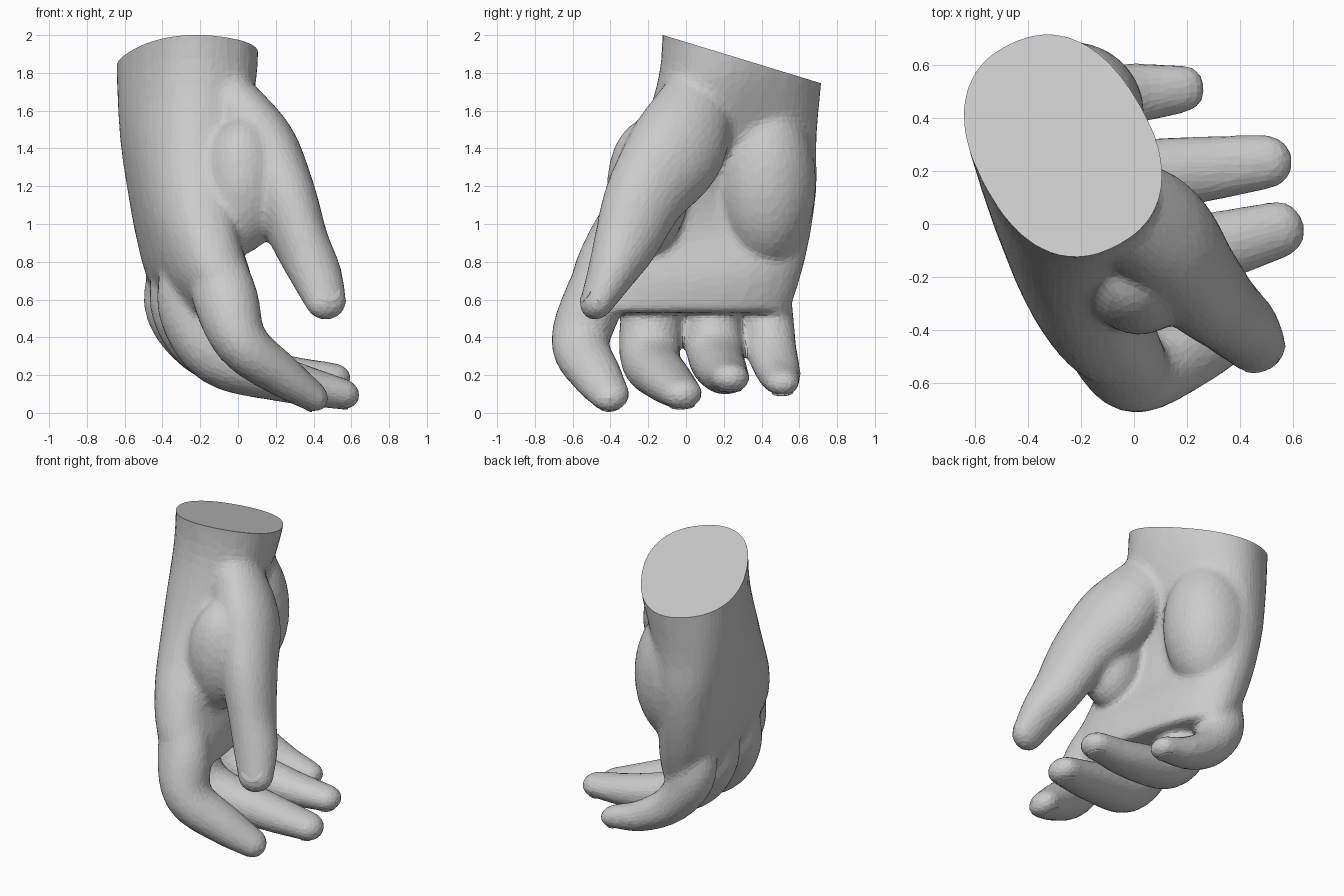
import bpy
import bmesh
from math import sin, cos, pi, copysign, radians
from mathutils import Vector, Matrix

cube = bpy.data.objects.get("Cube")
if cube:
    bpy.data.objects.remove(cube, do_unlink=True)

SIDES = 28
ANGLES = [2 * pi * k / SIDES for k in range(SIDES)]


def power(value, exponent):
    return copysign(abs(value) ** exponent, value)


def skin(bm, rings):
    """Bridge a list of point rings and cap both ends."""
    loops = [[bm.verts.new(p) for p in ring] for ring in rings]
    for a, b in zip(loops, loops[1:]):
        for i in range(len(a)):
            j = (i + 1) % len(a)
            bm.faces.new((a[i], a[j], b[j], b[i]))
    bm.faces.new(loops[0][::-1])
    bm.faces.new(loops[-1])


def spline(rows, steps=5):
    """Catmull-Rom through rows of position and section sizes."""
    pts = [Vector(r) for r in rows]
    pts = [pts[0] * 2 - pts[1]] + pts + [pts[-1] * 2 - pts[-2]]
    out = []
    for a, b, c, d in zip(pts, pts[1:], pts[2:], pts[3:]):
        for k in range(steps):
            t = k / steps
            out.append((b * 2 + (c - a) * t + (a * 2 - b * 5 + c * 4 - d) * t ** 2
                        + (b * 3 - a - c * 3 + d) * t ** 3) / 2)
    return out + [pts[-2]]


def palm_ring(row):
    """Turned, squarish oval; the palm side can be hollowed."""
    x, y, z, wide, thick, hollow, turn = row
    turn = radians(turn)
    across, out = Vector((sin(turn), -cos(turn), 0)), Vector((cos(turn), sin(turn), 0))
    ring = []
    for a in ANGLES:
        s, t = power(cos(a), 0.85), power(sin(a), 0.85)
        if t > 0:
            t *= 1 - hollow * (1 - s * s)
        ring.append(Vector((x, y, z)) + across * (wide * s) + out * (thick * t))
    return ring


def digit(bm, rows, side):
    """Tapered tube with a rounded tip; returns the frame of the nail."""
    path = spline(rows)
    rings = []
    for i, p in enumerate(path):
        c = Vector(p[:3])
        a, b = Vector(path[max(i - 1, 0)][:3]), Vector(path[min(i + 1, len(path) - 1)][:3])
        along = (b - a).normalized()
        u = Vector(side)
        u = (u - along * u.dot(along)).normalized()
        v = along.cross(u)
        rings.append([c + u * p[3] * cos(t) + v * p[4] * sin(t) for t in ANGLES])
    # Rounded tip
    base, reach = rings[-1], p[4] * 1.15
    for k in range(1, 6):
        f = k / 5.5 * pi / 2
        rings.append([c + (q - c) * cos(f) + along * reach * sin(f) for q in base])
    skin(bm, rings)
    return c, along, u, v, p[3], p[4]


def pad(bm, centre, radii):
    """Fleshy ellipsoid."""
    bmesh.ops.create_uvsphere(bm, u_segments=24, v_segments=16, radius=1,
                              matrix=Matrix.Translation(centre) @ Matrix.Diagonal((*radii, 1)))


bm = bmesh.new()

# Palm and wrist: x, y, z, half width, half thickness, hollow, turn in degrees
palm = [
    (-0.27, 0.31, 2.15, 0.44, 0.335, 0, 28),
    (-0.27, 0.29, 1.8, 0.44, 0.33, 0, 27),
    (-0.29, 0.22, 1.45, 0.48, 0.3, 0.1, 18),
    (-0.28, 0.16, 1.2, 0.54, 0.28, 0.35, 13),
    (-0.25, 0.07, 0.95, 0.6, 0.26, 0.35, 12),
    (-0.2, 0, 0.72, 0.62, 0.24, 0.1, 13),
    (-0.15, -0.02, 0.53, 0.58, 0.18, 0, 14),
]
skin(bm, [palm_ring(r) for r in spline(palm)])

# Pad at the heel of the palm, and the web beside the thumb
pad(bm, (-0.24, 0.42, 1.22), (0.28, 0.27, 0.45))
pad(bm, (0.02, -0.2, 1.2), (0.21, 0.22, 0.36))

# Thumb: x, y, z, half width, half thickness
thumb = [
    (-0.17, 0.12, 1.82, 0.12, 0.14), (0.08, -0.03, 1.43, 0.2, 0.26),
    (0.23, -0.21, 1.16, 0.175, 0.22), (0.335, -0.32, 0.9, 0.145, 0.175),
    (0.41, -0.395, 0.74, 0.14, 0.13), (0.465, -0.47, 0.59, 0.115, 0.09),
]
frames = {"thumb": digit(bm, thumb, (1, 0.25, 0))}

# Fingers share one taper, scaled by their size; joints run from base to tip
taper = [(0.75, 0.82), (1.03, 1.12), (1, 0.92), (0.88, 0.74), (0.69, 0.53)]
fingers = {
    "index_finger": (0.155, [(-0.15, -0.36, 0.92), (-0.07, -0.48, 0.62), (0.02, -0.56, 0.37),
                             (0.23, -0.475, 0.2), (0.39, -0.4, 0.09)]),
    "middle_finger": (0.16, [(-0.25, -0.12, 0.88), (-0.25, -0.17, 0.57), (-0.11, -0.19, 0.29),
                             (0.24, -0.105, 0.175), (0.55, -0.02, 0.1)]),
    "ring_finger": (0.15, [(-0.29, 0.12, 0.88), (-0.3, 0.13, 0.57), (-0.15, 0.155, 0.31),
                           (0.2, 0.2, 0.21), (0.51, 0.235, 0.185)]),
    "little_finger": (0.135, [(-0.32, 0.38, 0.88), (-0.35, 0.42, 0.58), (-0.23, 0.45, 0.35),
                              (-0.02, 0.49, 0.215), (0.19, 0.51, 0.16)]),
}
for name, (size, joints) in fingers.items():
    rows = [(*joint, size * w, size * t) for joint, (w, t) in zip(joints, taper)]
    frames[name] = digit(bm, rows, (0.15, 1, 0))

bmesh.ops.recalc_face_normals(bm, faces=bm.faces)
mesh = bpy.data.meshes.new("hand")
bm.to_mesh(mesh)
hand = bpy.data.objects.new("hand", mesh)
bpy.context.collection.objects.link(hand)

# Fuse the parts into one skin with broad facets
remesh = hand.modifiers.new("fuse", "REMESH")
remesh.mode = "VOXEL"
remesh.voxel_size = 0.016
soften = hand.modifiers.new("soften", "SMOOTH")
soften.factor = 0.5
soften.iterations = 26
facet = hand.modifiers.new("facet", "DECIMATE")
facet.ratio = 0.11
bpy.context.view_layer.update()
fused = bpy.data.meshes.new_from_object(hand.evaluated_get(bpy.context.evaluated_depsgraph_get()))
hand.modifiers.clear()

# Slanted flat cut through the wrist
bm.clear()
bm.from_mesh(fused)
cut = bmesh.ops.bisect_plane(bm, geom=bm.verts[:] + bm.edges[:] + bm.faces[:],
                             plane_co=(0, 0, 1.963), plane_no=(0, 0.305, 1), clear_outer=True)
rim = [e for e in cut["geom_cut"] if isinstance(e, bmesh.types.BMEdge)]
bmesh.ops.contextual_create(bm, geom=rim)
for face in bm.faces:
    face.smooth = False
bm.to_mesh(fused)
bm.free()
hand.data = fused

# Nails lie on the back of each tip
for name, (c, along, u, v, wide, thick) in frames.items():
    facing = Vector((0, -1, 0) if name == "thumb" else (-0.3, 0, -1))
    back = v if v.dot(facing) > 0 else -v
    nail_bm = bmesh.new()
    frame = Matrix((u, along, u.cross(along))).transposed().to_4x4()
    frame.translation = c + back * thick * 0.8 - along * 0.01
    bmesh.ops.create_uvsphere(nail_bm, u_segments=16, v_segments=8, radius=1,
                              matrix=frame @ Matrix.Diagonal((wide * 0.62, 0.06, 0.012, 1)))
    nail_mesh = bpy.data.meshes.new(name + "_nail")
    nail_bm.to_mesh(nail_mesh)
    nail_bm.free()
    bpy.context.collection.objects.link(bpy.data.objects.new(name + "_nail", nail_mesh))
